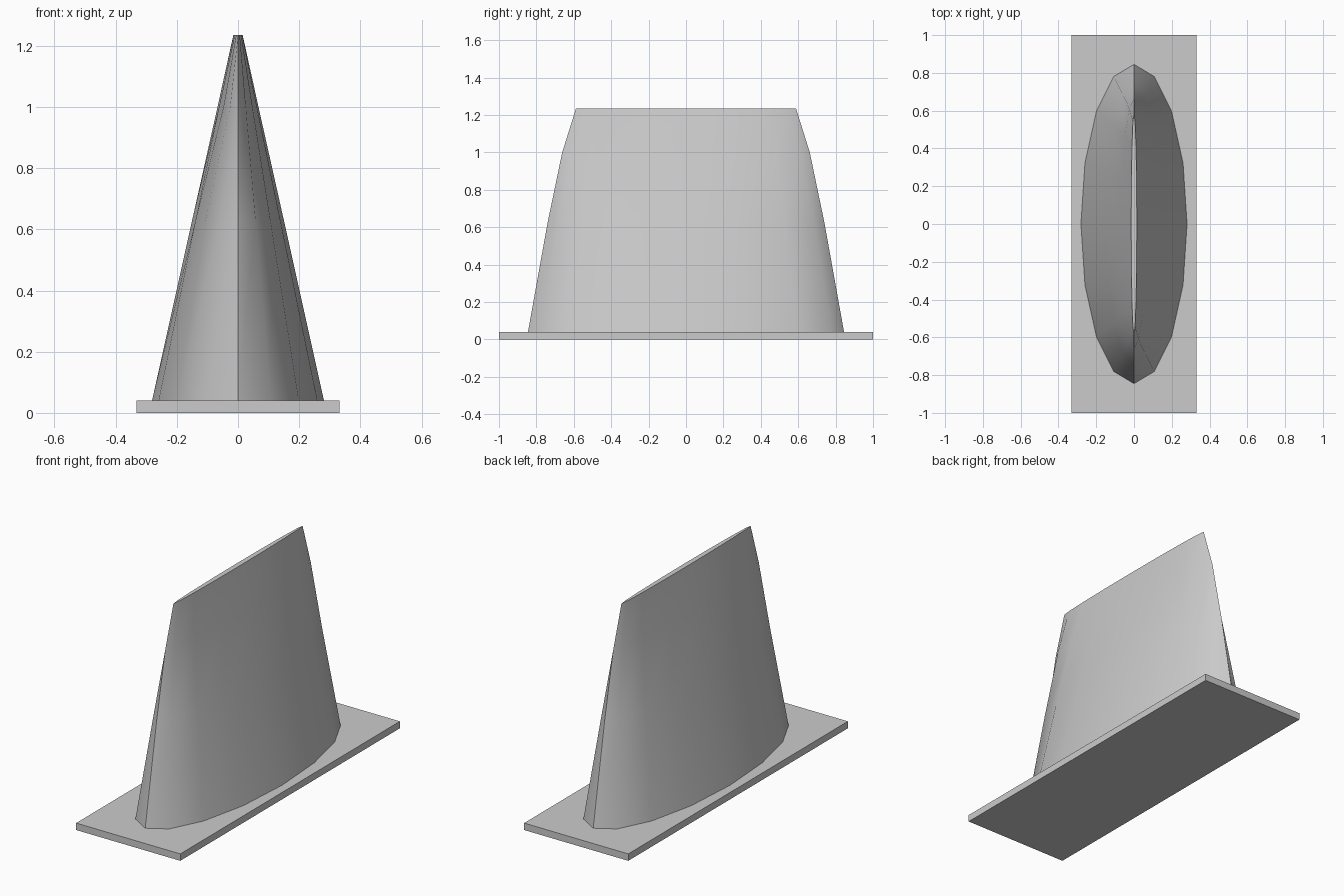
import bpy, bmesh, math

if "Cube" in bpy.data.objects:
    bpy.data.objects.remove(bpy.data.objects["Cube"])

SIDES = 16

# base plate
bpy.ops.mesh.primitive_cube_add(size=1, location=(0, 0, 0.02))
plate = bpy.context.object
plate.name = "base_plate"
plate.scale = (0.664, 2.0, 0.04)
bpy.ops.object.transform_apply(location=False, rotation=False, scale=True)

# tapering fin lofted through elliptical rings: (z, x radius, y radius)
rings = [(0.04, 0.281, 0.845), (0.625, 0.151, 0.74),
         (1.0, 0.067, 0.662), (1.236, 0.015, 0.588)]
bm = bmesh.new()
loops = []
for z, rx, ry in rings:
    loops.append([bm.verts.new((rx * math.cos(2 * math.pi * i / SIDES),
                                ry * math.sin(2 * math.pi * i / SIDES), z))
                  for i in range(SIDES)])
for low, high in zip(loops, loops[1:]):
    for i in range(SIDES):
        j = (i + 1) % SIDES
        bm.faces.new((low[i], low[j], high[j], high[i]))
bm.faces.new(loops[-1])
bm.faces.new(loops[0][::-1])
mesh = bpy.data.meshes.new("tapered_fin")
bm.to_mesh(mesh)
bm.free()
fin = bpy.data.objects.new("tapered_fin", mesh)
bpy.context.collection.objects.link(fin)

# smooth sides, crisp rims
bpy.ops.object.select_all(action='DESELECT')
fin.select_set(True)
bpy.context.view_layer.objects.active = fin
bpy.ops.object.shade_smooth_by_angle(angle=math.radians(50))
